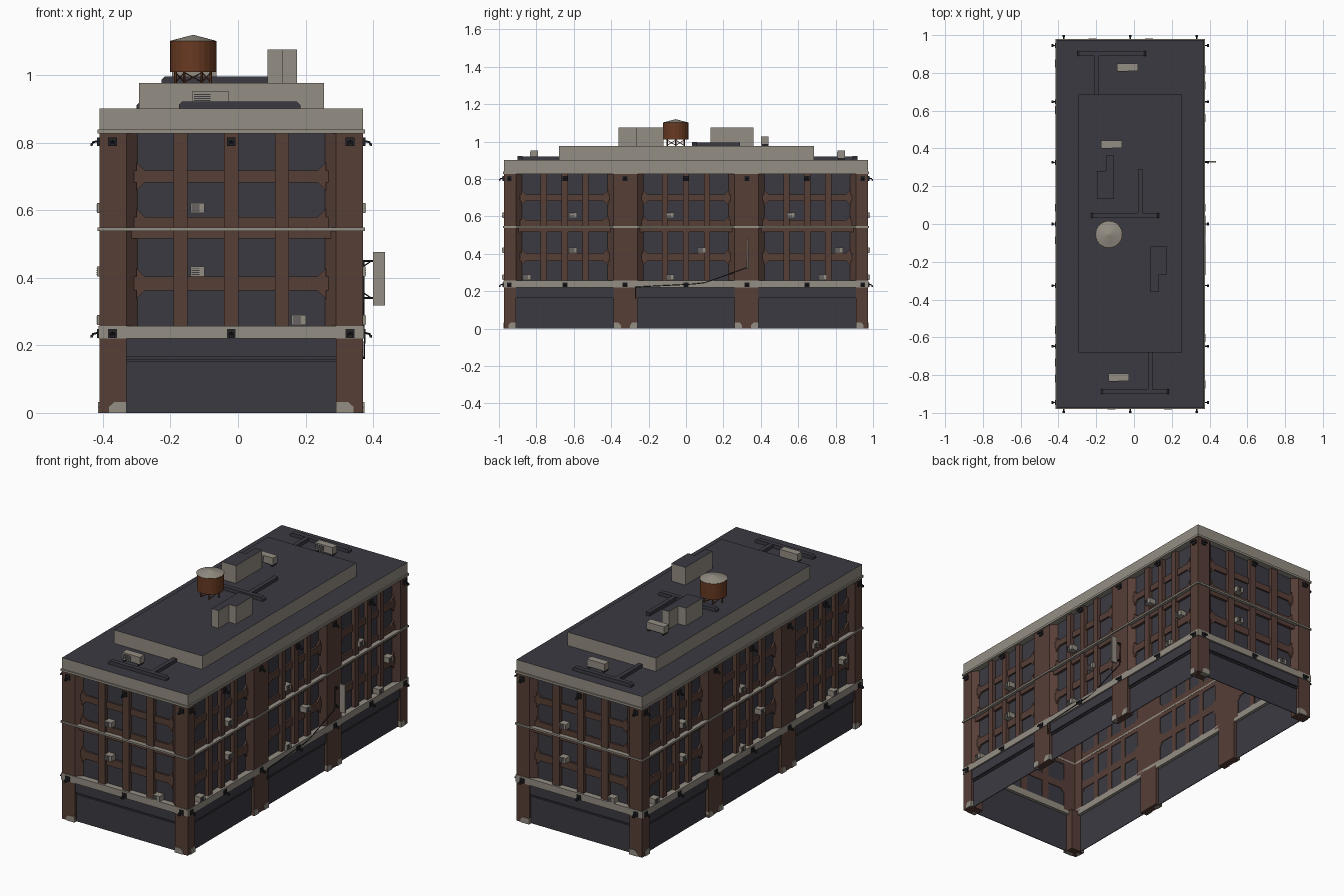
import bpy, bmesh, math
from mathutils import Vector

if "Cube" in bpy.data.objects:
    bpy.data.objects.remove(bpy.data.objects["Cube"])

def srgb(r, g, b):
    return tuple((c / 255 / 12.92) if c < 11 else ((c / 255 + 0.055) / 1.055) ** 2.4 for c in (r, g, b)) + (1,)

def material(name, rgb):
    m = bpy.data.materials.new(name)
    m.diffuse_color = srgb(*rgb)
    m.use_nodes = True
    m.node_tree.nodes["Principled BSDF"].inputs["Base Color"].default_value = m.diffuse_color
    return m

BRICK = material("brown brick", (86, 62, 54))
SLATE = material("dark slate", (59, 58, 66))
STONE = material("pale stone", (148, 142, 131))
WOOD = material("tank wood", (104, 58, 34))
BLACK = material("black iron", (34, 34, 38))

parts = {}   # part name -> (bmesh, material, roofed flag)

def part(name, mat, roofed=False):
    if name not in parts:
        parts[name] = (bmesh.new(), mat, roofed)
    return parts[name][0]

def prism(bm, pts, t0, t1, f):
    """Extrude a polygon (p, q) from t0 to t1; f maps (p, q, t) to the world."""
    lo = [bm.verts.new(f(p, q, t0)) for p, q in pts]
    hi = [bm.verts.new(f(p, q, t1)) for p, q in pts]
    n = len(pts)
    fs = [bm.faces.new(lo[::-1]), bm.faces.new(hi)]
    fs += [bm.faces.new((lo[i], lo[(i + 1) % n], hi[(i + 1) % n], hi[i])) for i in range(n)]
    bmesh.ops.recalc_face_normals(bm, faces=fs)

def world(x, y, z):
    return Vector((x, y, z))

def box(bm, x0, x1, y0, y1, z0, z1, f=world):
    prism(bm, [(x0, y0), (x1, y0), (x1, y1), (x0, y1)], z0, z1, f)

def rod(bm, a, b, r, n=6):
    a, b = Vector(a), Vector(b)
    d = (b - a).normalized()
    s = d.orthogonal().normalized()
    t = d.cross(s)
    ring = [(math.cos(2 * math.pi * i / n) * r, math.sin(2 * math.pi * i / n) * r) for i in range(n)]
    prism(bm, ring, 0, (b - a).length, lambda p, q, h: a + s * p + t * q + d * h)

# Wall frames: u runs along the wall, d inward from the face, z up
CX, HX, HY = -0.02, 0.39, 0.973

def wall_map(side):
    return {
        "front": lambda u, d, z: Vector((CX + u, -HY + d, z)),
        "back": lambda u, d, z: Vector((CX - u, HY - d, z)),
        "right": lambda u, d, z: Vector((CX + HX - d, u, z)),
        "left": lambda u, d, z: Vector((CX - HX + d, -u, z)),
    }[side]

ROWS = [(0.362, 0.404, 0.02), (0.516, 0.542, 0.014), (0.548, 0.58, 0.02), (0.682, 0.718, 0.02)]
SHORT = dict(half=HX, bays=[(-0.31, 0.31)], step=0.15, mw=0.021,
             lamps=[-0.352, 0, 0.352],
             acs=[(-0.1, 0.592), (-0.1, 0.404), (0.2, 0.26)])
LONG = dict(half=HY, bays=[(-0.91, -0.388), (-0.26, 0.26), (0.388, 0.91)], step=0.112, mw=0.017,
            lamps=[-0.945, -0.647, -0.326, 0, 0.326, 0.647, 0.945],
            acs=[(-0.604, 0.592), (-0.086, 0.592), (0.561, 0.592), (-0.604, 0.404), (0.086, 0.404),
                 (0.818, 0.404), (-0.85, 0.26), (-0.086, 0.26), (0.733, 0.26)])

def build_wall(side, s):
    f = wall_map(side)
    fz = lambda u, z, d: f(u, d, z)
    L = s["half"]
    brick, glass = part("brick_frame", BRICK), part("window_glass", SLATE)
    stone, shop = part("stone_bands", STONE), part("shop_fronts", SLATE)
    for a, b in s["bays"]:
        c = (a + b) / 2
        box(glass, a, b, 0.03, 0.033, 0.25, 0.83, f)
        for z0, z1, d in ROWS:                       # spandrels
            box(brick, a, b, d, 0.037, z0, z1, f)
        for k in (-1, 0, 1):                         # mullions
            u = c + k * s["step"]
            box(brick, u - s["mw"], u + s["mw"], 0.008, 0.037, 0.25, 0.83, f)
        for e, g in ((a + 0.03, 0.024), (b - 0.03, -0.024)):   # cut window corners
            for z, h in ((0.362, -1), (0.404, 1), (0.58, 1), (0.682, -1), (0.718, 1)):
                prism(brick, [(e, z), (e + g, z), (e, z + 0.024 * h)], 0.02, 0.036, fz)
        # shop front: shutter housing over a deeper panel
        box(shop, a, b, 0.006, 0.02, 0.165, 0.225, f)
        box(shop, a, b, 0.01, 0.02, 0.152, 0.16, f)
        box(shop, a, b, 0.016, 0.02, 0.0, 0.166, f)
        # chamfered guard stones at the pier feet
        for e, g in ((a, -1), (b, 1)):
            w = 0.052 if L < 0.5 else 0.04
            prism(part("guard_stones", STONE),
                  [(e, 0), (e + g * w, 0), (e + g * w, 0.018), (e + g * w * 0.7, 0.032), (e, 0.032)],
                  -0.004, 0.02, fz)
    # piers between bays, with splayed sides above the shops
    for (_, a), (b, _) in zip(s["bays"], s["bays"][1:]):
        prism(brick, [(a, 0), (b, 0), (b + 0.032, 0.03), (b + 0.032, 0.038), (a - 0.032, 0.038), (a - 0.032, 0.03)],
              0.24, 0.83, f)
        box(brick, a, b, 0, 0.04, 0, 0.24, f)
    # stone bands and cornice
    for z0, z1, d in ((0.22, 0.258, 0.003), (0.539, 0.549, 0.006), (0.828, 0.84, 0.006)):
        box(stone, -L - d, L + d, -d, 0.038, z0, z1, f)
    # lamps: back plate, sloping arm and head
    lamp = part("wall_lamps", BLACK)
    for u in s["lamps"]:
        for z in (0.222, 0.79):
            box(lamp, u - 0.013, u + 0.013, -0.007, 0.002, z, z + 0.026, f)
            rod(lamp, f(u, -0.006, z + 0.015), f(u, -0.022, z + 0.011), 0.003)
            prism(lamp, [(-0.016, z + 0.014), (-0.027, z + 0.008), (-0.027, z), (-0.02, z + 0.002)],
                  u - 0.007, u + 0.007, lambda d, h, t: f(t, d, h))
    # window cooling units with grille slats
    for u, z in s["acs"]:
        box(part("window_coolers", STONE), u - 0.021, u + 0.021, -0.008, 0.031, z, z + 0.03, f)
        for i in range(4):
            box(part("cooler_grilles", SLATE), u - 0.017, u + 0.006, -0.0095, -0.007,
                z + 0.005 + i * 0.006, z + 0.0075 + i * 0.006, f)

for side in ("front", "back", "right", "left"):
    build_wall(side, SHORT if side in ("front", "back") else LONG)

# Corner piers, splayed towards both walls
CORNER = [(0.39, 0), (0.31, 0), (0.278, 0.03), (0.278, 0.038), (0.352, 0.038), (0.352, 0.095), (0.36, 0.095), (0.39, 0.063)]
for side in ("front", "back"):
    for g in (-1, 1):
        prism(part("corner_piers", BRICK), [(u * g, d) for u, d in CORNER], 0.24, 0.83, wall_map(side))
        box(part("corner_piers", BRICK), min(g * 0.31, g * 0.39), max(g * 0.31, g * 0.39), 0, 0.063, 0, 0.24, wall_map(side))

# Parapet, raised roof tier and stair houses: stone sides, slate tops
box(part("parapet_roof", STONE, True), CX - HX, CX + HX, -HY, HY, 0.83, 0.902)
box(part("upper_tier", STONE, True), -0.293, 0.255, -0.68, 0.685, 0.895, 0.977)
for x, y in (((-0.195, -0.147, -0.105), (0.132, 0.28, 0.362)),):
    prism(part("rear_stair_house", STONE, True),
          [(x[0], y[0]), (x[2], y[0]), (x[2], y[2]), (x[1], y[2]), (x[1], y[1]), (x[0], y[1])], 0.97, 1.076, world)
prism(part("front_stair_house", STONE, True),
      [(0.088, -0.36), (0.132, -0.36), (0.132, -0.268), (0.175, -0.268), (0.175, -0.12), (0.088, -0.12)], 0.97, 1.076, world)

# Roof ducts: chamfered cross bar and stem
ducts = part("roof_ducts", SLATE)
for x0, x1, yc, sx, ye, z in ((-0.30, 0.063, 0.903, -0.197, 0.68, 0.90), (-0.175, 0.185, -0.887, 0.085, -0.675, 0.90),
                              (-0.227, 0.132, 0.045, 0.034, 0.29, 0.975)):
    h = z + 0.022
    prism(ducts, [(x0, z), (x1, z), (x1, h - 0.01), (x1 - 0.01, h), (x0 + 0.01, h), (x0, h - 0.01)],
          yc - 0.013, yc + 0.013, lambda p, q, t: Vector((p, t, q)))
    box(ducts, sx - 0.012, sx + 0.012, min(yc, ye), max(yc, ye), z, h - 0.001)

# Roof cooling units on feet
for x, y, z in ((-0.035, 0.83, 0.90), (-0.119, 0.422, 0.975), (-0.081, -0.812, 0.90)):
    box(part("roof_coolers", STONE), x - 0.055, x + 0.055, y - 0.02, y + 0.02, z + 0.012, z + 0.052)
    for g in (-0.045, 0.045):
        box(part("cooler_feet", BLACK), x + g - 0.005, x + g + 0.005, y - 0.018, y + 0.018, z, z + 0.013)
    for i in range(5):
        box(part("cooler_grilles", SLATE), x - 0.05, x, y - 0.0215, y - 0.019, z + 0.018 + i * 0.006, z + 0.0205 + i * 0.006)

# Water tank: barrel, conical lid, legs and braces
TX, TY, TR = -0.133, -0.055, 0.069
circle = lambda r, n=24: [(TX + r * math.cos(2 * math.pi * i / n), TY + r * math.sin(2 * math.pi * i / n)) for i in range(n)]
prism(part("tank_barrel", WOOD), circle(TR), 1.01, 1.102, world)
lid = part("tank_lid", STONE)
rim = [lid.verts.new((x, y, 1.101)) for x, y in circle(TR + 0.003)]
tip = lid.verts.new((TX, TY, 1.12))
for i in range(24):
    lid.faces.new((rim[i], rim[(i + 1) % 24], tip))
lid.faces.new(rim[::-1])
legs = circle(0.052, 6)
for i, (x, y) in enumerate(legs):
    rod(part("tank_legs", WOOD), (x, y, 0.975), (x, y, 1.012), 0.004)
    nx, ny = legs[(i + 1) % 6]
    rod(part("tank_legs", WOOD), (x, y, 0.98), (nx, ny, 1.008), 0.002)

# Hanging blade sign with brackets and its supply cable
box(part("blade_sign", STONE), 0.4, 0.435, 0.326, 0.334, 0.318, 0.476)
iron = part("sign_brackets", BLACK)
for z in (0.34, 0.45):
    rod(iron, (0.368, 0.33, z), (0.402, 0.33, z), 0.003)
    rod(iron, (0.368, 0.33, z + (0.018 if z < 0.4 else -0.018)), (0.395, 0.33, z), 0.002)
cable = [(0.372, 0.33, 0.45), (0.372, 0.325, 0.325), (0.372, 0.1, 0.245), (0.375, 0.04, 0.238), (0.375, -0.27, 0.222), (0.373, -0.27, 0.16)]
for a, b in zip(cable, cable[1:]):
    rod(part("sign_cable", BLACK), a, b, 0.0025, 5)

# Turn every collected part into an object
for name, (bm, mat, roofed) in parts.items():
    if roofed:
        bm.normal_update()
        for fc in bm.faces:
            fc.material_index = 1 if fc.normal.z > 0.5 else 0
    me = bpy.data.meshes.new(name)
    bm.to_mesh(me)
    bm.free()
    me.materials.append(mat)
    if roofed:
        me.materials.append(SLATE)
    bpy.context.collection.objects.link(bpy.data.objects.new(name, me))
